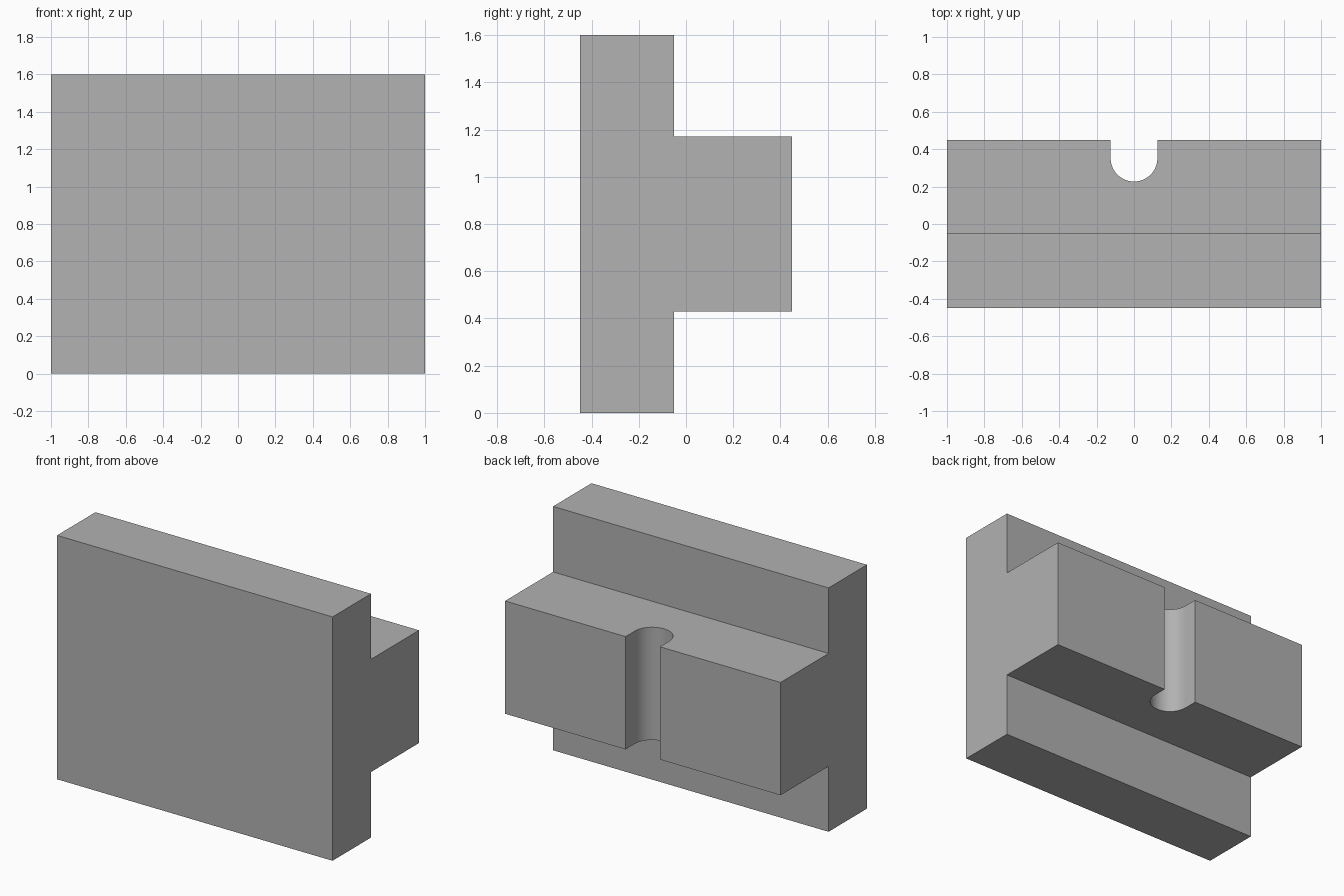
import bpy
import bmesh
import math

cube = bpy.data.objects.get("Cube")
if cube:
    bpy.data.objects.remove(cube, do_unlink=True)

WIDTH, HEIGHT, DEPTH = 2.0, 1.6, 0.896
FRONT, BACK = -DEPTH / 2, DEPTH / 2
STEP = -0.05                      # back face of the plate
RAIL_LOW, RAIL_HIGH = 0.43, 1.17
SLOT_RADIUS, SLOT_CENTRE = 0.125, 0.352

grey = bpy.data.materials.new("plain grey")
grey.use_nodes = True
colour = (0.445, 0.445, 0.445, 1)
grey.diffuse_color = colour
grey.node_tree.nodes["Principled BSDF"].inputs["Base Color"].default_value = colour


def extrude_profile(name, points, offset):
    """Make a solid by sweeping a closed outline along an offset."""
    bm = bmesh.new()
    face = bm.faces.new([bm.verts.new(p) for p in points])
    swept = bmesh.ops.extrude_face_region(bm, geom=[face])["geom"]
    verts = [v for v in swept if isinstance(v, bmesh.types.BMVert)]
    bmesh.ops.translate(bm, verts=verts, vec=offset)
    bmesh.ops.recalc_face_normals(bm, faces=bm.faces)
    mesh = bpy.data.meshes.new(name)
    bm.to_mesh(mesh)
    bm.free()
    mesh.materials.append(grey)
    obj = bpy.data.objects.new(name, mesh)
    bpy.context.collection.objects.link(obj)
    return obj


# Plate and rail as one T-shaped section
section = [(FRONT, 0), (STEP, 0), (STEP, RAIL_LOW), (BACK, RAIL_LOW),
           (BACK, RAIL_HIGH), (STEP, RAIL_HIGH), (STEP, HEIGHT), (FRONT, HEIGHT)]
block = extrude_profile("slotted_t_block",
                        [(-WIDTH / 2, y, z) for y, z in section], (WIDTH, 0, 0))

# Round-bottomed slot cutter, open at the back
steps = 32
outline = [(SLOT_RADIUS, BACK + 0.1)]
for i in range(steps + 1):
    a = -math.pi * i / steps
    outline.append((SLOT_RADIUS * math.cos(a), SLOT_CENTRE + SLOT_RADIUS * math.sin(a)))
outline.append((-SLOT_RADIUS, BACK + 0.1))
cutter = extrude_profile("slot_cutter",
                         [(x, y, RAIL_LOW - 0.1) for x, y in outline],
                         (0, 0, RAIL_HIGH - RAIL_LOW + 0.2))
cutter.hide_render = True

# Cut the slot through the rail, then drop the cutter
cut = block.modifiers.new("slot", "BOOLEAN")
cut.operation = "DIFFERENCE"
cut.solver = "EXACT"
cut.object = cutter
bpy.ops.object.select_all(action="DESELECT")
bpy.context.view_layer.objects.active = block
block.select_set(True)
bpy.ops.object.modifier_apply(modifier=cut.name)
bpy.data.objects.remove(cutter, do_unlink=True)
bpy.ops.object.shade_smooth_by_angle(angle=math.radians(30))
